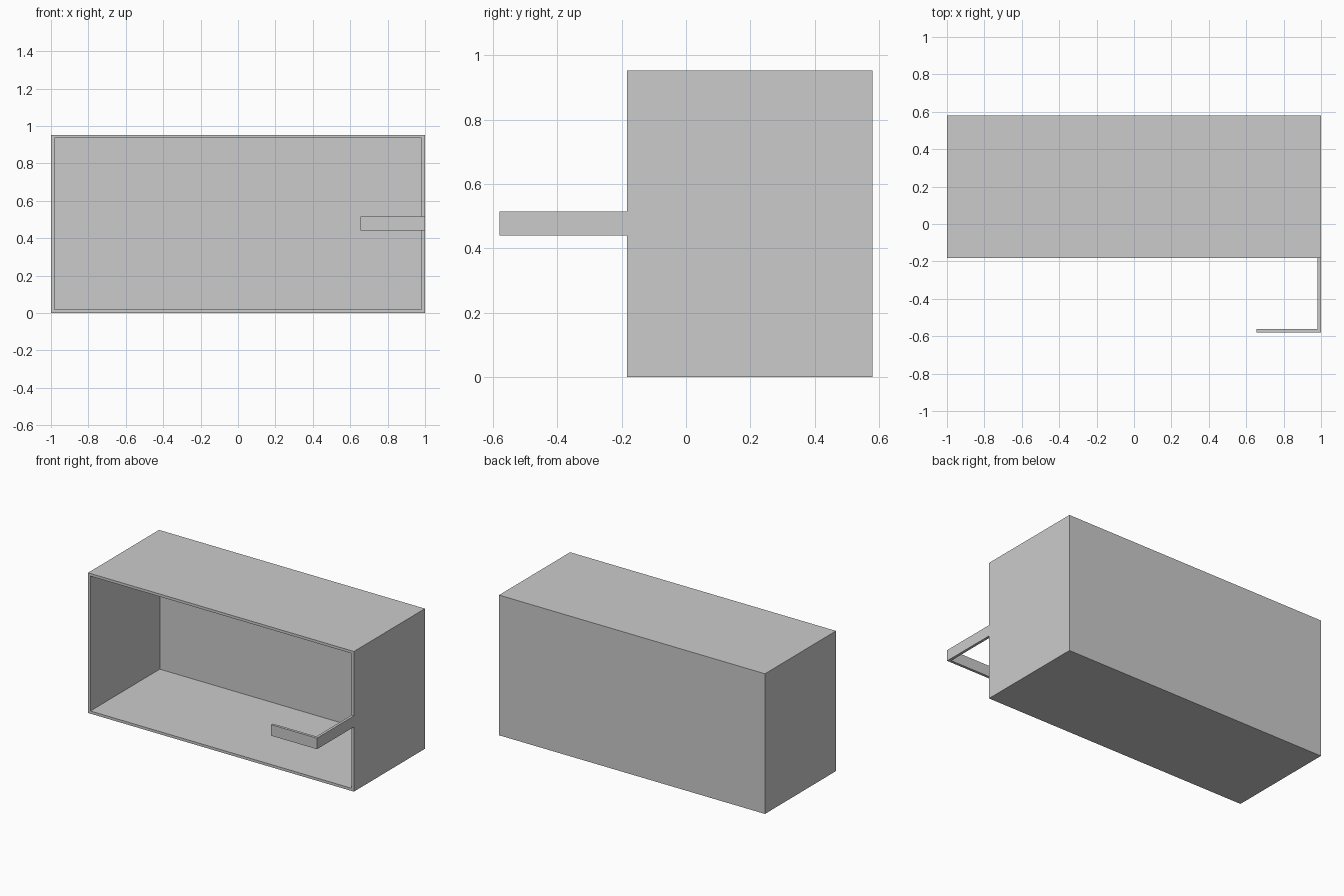
import bpy, bmesh

if "Cube" in bpy.data.objects:
    bpy.data.objects.remove(bpy.data.objects["Cube"])

T = 0.018                      # sheet thickness
Y0, Y1, H = -0.183, 0.58, 0.953


def make_object(name, bm):
    bmesh.ops.recalc_face_normals(bm, faces=bm.faces)
    mesh = bpy.data.meshes.new(name)
    bm.to_mesh(mesh)
    bm.free()
    obj = bpy.data.objects.new(name, mesh)
    bpy.context.collection.objects.link(obj)
    return obj


def extrude_profile(name, points, z0, z1):
    bm = bmesh.new()
    face = bm.faces.new([bm.verts.new((x, y, z0)) for x, y in points])
    ext = bmesh.ops.extrude_face_region(bm, geom=[face])
    verts = [v for v in ext["geom"] if isinstance(v, bmesh.types.BMVert)]
    bmesh.ops.translate(bm, verts=verts, vec=(0, 0, z1 - z0))
    return make_object(name, bm)


# Open-fronted box: cube without its front face, thickened inwards
bm = bmesh.new()
bmesh.ops.create_cube(bm, size=1)
bmesh.ops.scale(bm, verts=bm.verts, vec=(2, Y1 - Y0, H))
bmesh.ops.translate(bm, verts=bm.verts, vec=(0, (Y0 + Y1) / 2, H / 2))
bm.normal_update()
front = [f for f in bm.faces if f.normal.y < -0.9]
bmesh.ops.delete(bm, geom=front, context='FACES_ONLY')
box = make_object("open_box", bm)
# make sure the normals of the open shell face outwards
bm = bmesh.new()
bm.from_mesh(box.data)
bm.normal_update()
top = max(bm.faces, key=lambda f: f.calc_center_median().z)
if top.normal.z < 0:
    bmesh.ops.reverse_faces(bm, faces=bm.faces)
bm.to_mesh(box.data)
bm.free()
solid = box.modifiers.new("wall_thickness", 'SOLIDIFY')
solid.thickness = T
solid.offset = -1
solid.use_even_offset = True

# L-shaped strip running forward from the right wall, then inwards
extrude_profile("front_bracket", [
    (1, Y0), (1, -0.58), (0.656, -0.58), (0.656, -0.58 + T),
    (1 - T, -0.58 + T), (1 - T, Y0)], 0.44, 0.515)
